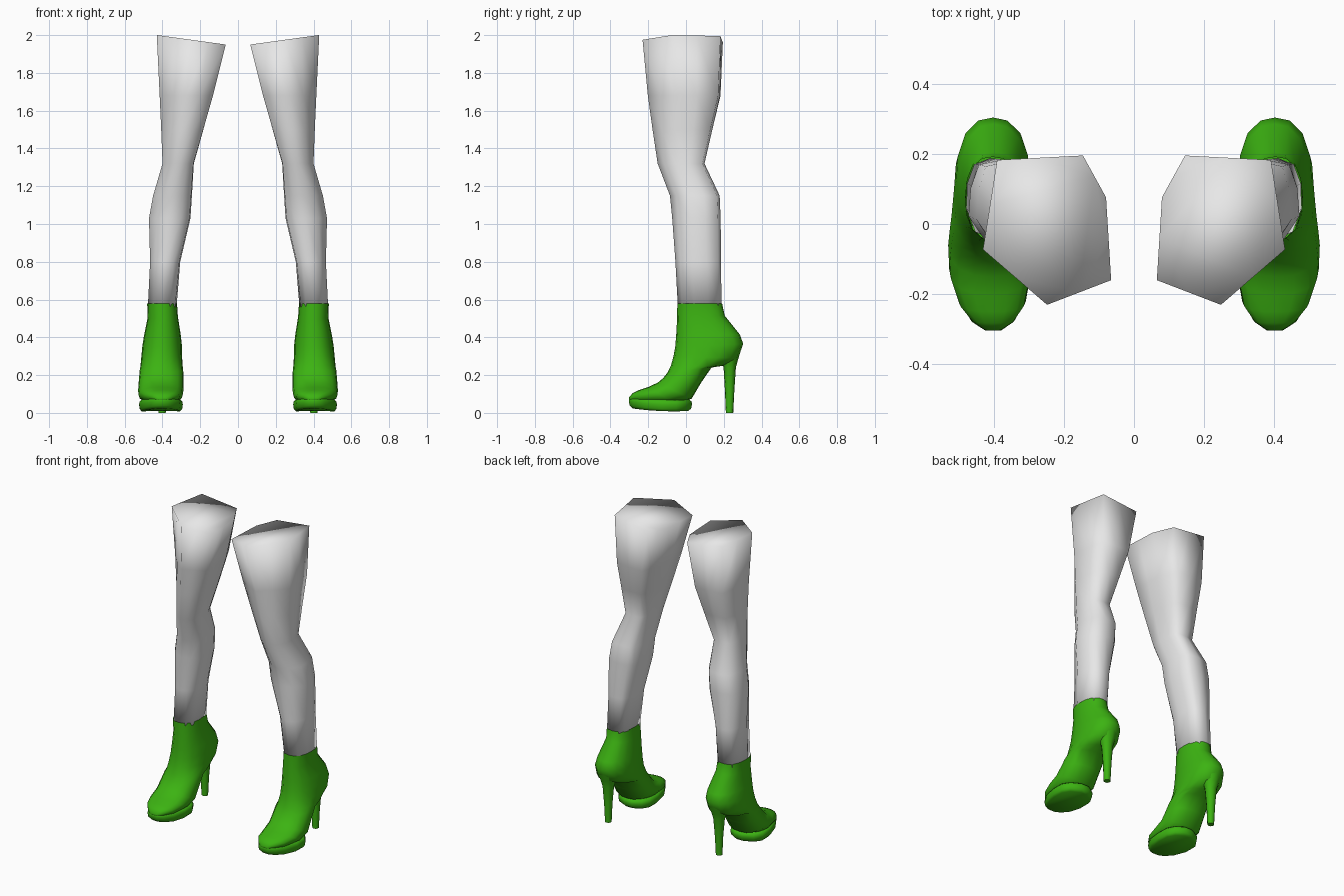
import bpy, bmesh, math

cube = bpy.data.objects.get("Cube")
if cube:
    bpy.data.objects.remove(cube)


def material(name, rgb):
    m = bpy.data.materials.new(name)
    m.use_nodes = True
    m.diffuse_color = (*rgb, 1)
    m.node_tree.nodes["Principled BSDF"].inputs["Base Color"].default_value = (*rgb, 1)
    return m


grey = material("pale grey", (0.8, 0.8, 0.8))
green = material("boot green", (0.045, 0.45, 0.006))


def loft(name, rings, mat, side, cap_start=True, cap_end=True, angle=180):
    """Skin a list of equal-sized point rings; side -1 mirrors it across x."""
    bm = bmesh.new()
    rows = [[bm.verts.new((side * x, y, z)) for x, y, z in ring] for ring in rings]
    n = len(rows[0])
    for a, b in zip(rows, rows[1:]):
        for i in range(n):
            j = (i + 1) % n
            bm.faces.new((a[i], a[j], b[j], b[i]))
    if cap_start:
        bm.faces.new(rows[0])
    if cap_end:
        bm.faces.new(rows[-1])
    bmesh.ops.recalc_face_normals(bm, faces=bm.faces)
    me = bpy.data.meshes.new(name)
    bm.to_mesh(me)
    bm.free()
    me.materials.append(mat)
    ob = bpy.data.objects.new(name, me)
    bpy.context.collection.objects.link(ob)
    bpy.ops.object.select_all(action='DESELECT')
    ob.select_set(True)
    bpy.context.view_layer.objects.active = ob
    bpy.ops.object.shade_smooth_by_angle(angle=math.radians(angle))
    return ob


def rounded(dx, dy, power):
    """Push a direction out to a unit superellipse, returned in 0..1 space."""
    k = (abs(dx) ** power + abs(dy) ** power) ** (-1 / power)
    return 0.5 + 0.5 * dx * k, 0.5 + 0.5 * dy * k


def section(p, q, x0, x1, sides=16, power=2.4):
    """Rounded ring between a front point p and a back point q (y, z)."""
    ring = []
    for i in range(sides):
        t = math.tau * i / sides
        u, v = rounded(math.sin(t), -math.cos(t), power)
        ring.append((x0 + (x1 - x0) * u,
                     p[0] + (q[0] - p[0]) * v, p[1] + (q[1] - p[1]) * v))
    return ring


# Six-cornered thigh outline, with midpoints, in 0..1 space
HEX = [(0, .165), (.5, 0), (1, .37), (.89, .97), (.22, 1), (.04, .72)]
OUTLINE = []
for a, b in zip(HEX, HEX[1:] + HEX[:1]):
    OUTLINE += [a, ((a[0] + b[0]) / 2, (a[1] + b[1]) / 2)]

# Leg levels: z, inner x, outer x, front y, back y, roundness
LEG = [
    (1.975, .065, .43, -.23, .195, 0),
    (1.68, .13, .415, -.202, .185, .15),
    (1.50, .18, .407, -.177, .143, .3),
    (1.32, .232, .40, -.15, .10, .45),
    (1.15, .242, .45, -.085, .18, .55),
    (1.03, .25, .472, -.073, .185, .6),
    (0.80, .305, .466, -.056, .187, .7),
    (0.56, .325, .478, -.043, .188, .9),
]


def leg_rings():
    rings = []
    for k, (z, x0, x1, y0, y1, r) in enumerate(LEG):
        ring = []
        for u, v in OUTLINE:
            ru, rv = rounded(u - .5, v - .5, 2.6)
            x = x0 + (x1 - x0) * (u + (ru - u) * r)
            y = y0 + (y1 - y0) * (v + (rv - v) * r)
            # the thigh top slopes down towards the inside
            ring.append((x, y, 1.95 + .138 * (x - .065) if k == 0 else z))
        rings.append(ring)
    return rings


# Boot sections: front/top point, back/bottom point (y, z), inner x, outer x
BOOT = [
    ((-.046, .58), (.191, .58), .323, .481),
    ((-.047, .50), (.205, .515), .318, .478),
    ((-.052, .41), (.285, .415), .303, .497),
    ((-.057, .35), (.303, .365), .297, .506),
    ((-.066, .30), (.275, .29), .296, .512),
    ((-.08, .25), (.20, .25), .293, .516),
    ((-.097, .215), (.135, .24), .290, .520),
    ((-.12, .185), (.08, .16), .289, .525),
    ((-.15, .16), (.03, .075), .289, .529),
    ((-.20, .137), (-.06, .05), .293, .526),
    ((-.25, .12), (-.20, .05), .310, .498),
    ((-.282, .105), (-.272, .055), .342, .460),
    ((-.303, .08), (-.30, .062), .378, .424),
]

# Platform footprint: y, inner x, outer x
FOOT = [(-.303, .378, .424), (-.278, .342, .462), (-.22, .308, .498),
        (-.13, .292, .523), (-.05, .294, .524), (.0, .322, .49), (.032, .375, .425)]


def platform_rings():
    outline = [(a, y) for y, a, b in FOOT] + [(b, y) for y, a, b in reversed(FOOT)]
    rings = []
    for scale, lift in ((.88, 0), (.97, .012), (1, .035), (.98, .05), (.90, .06)):
        ring = []
        for x, y in outline:
            x, y = .407 + (x - .407) * scale, -.13 + (y + .13) * scale
            ring.append((x, y, .008 + .35 * (y + .07) ** 2 + lift))
        rings.append(ring)
    return rings


# Heel levels: z, front y, back y, half width
HEEL = [(.33, .165, .29, .065), (.28, .188, .275, .048), (.24, .199, .264, .036),
        (.12, .206, .256, .025), (0, .211, .250, .020)]
heel_rings = [section((y0, z), (y1, z), .402 - w, .402 + w, 10)
              for z, y0, y1, w in HEEL]

for label, side in (("left", 1), ("right", -1)):
    loft(label + "_leg", leg_rings(), grey, side)
    loft(label + "_boot", [section(*s) for s in BOOT], green, side, cap_start=False)
    loft(label + "_platform_sole", platform_rings(), green, side, angle=50)
    loft(label + "_heel", heel_rings, green, side, angle=50)
